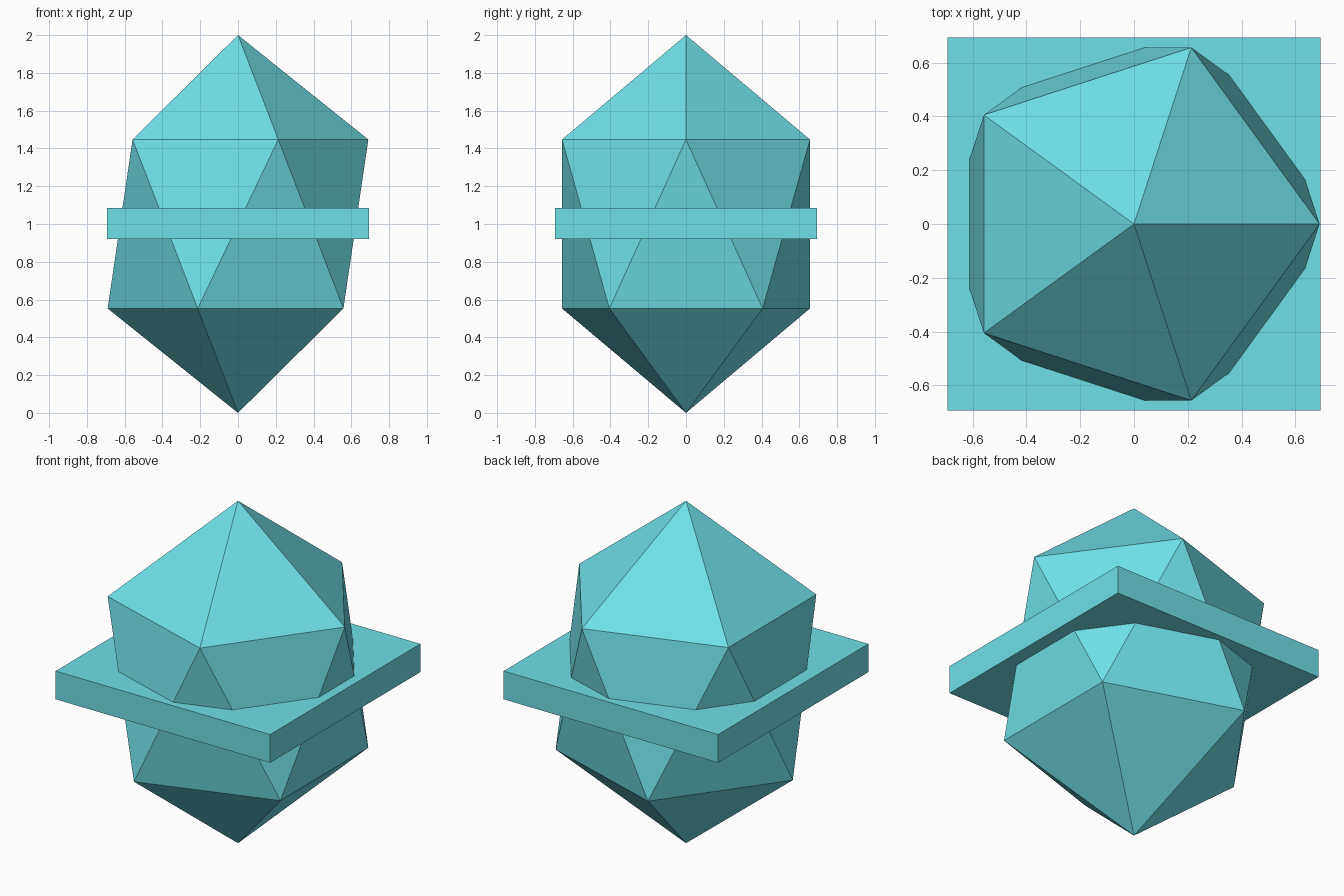
import bpy
from math import radians
from mathutils import Matrix

if "Cube" in bpy.data.objects:
    bpy.data.objects.remove(bpy.data.objects["Cube"])

mat = bpy.data.materials.new("cyan")
mat.diffuse_color = (0.16, 0.74, 0.81, 1)
mat.use_nodes = True
mat.node_tree.nodes["Principled BSDF"].inputs["Base Color"].default_value = mat.diffuse_color


def finish(name):
    obj = bpy.context.object
    obj.name = name
    obj.data.materials.append(mat)
    return obj


# Faceted crystal: a 20-sided solid, poles on z, narrowed sideways
bpy.ops.mesh.primitive_ico_sphere_add(subdivisions=1, radius=1, location=(0, 0, 1))
crystal = finish("crystal")
# turn it so that one corner of the upper ring points along +x
ring = [v.co for v in crystal.data.vertices if 0.2 < v.co.z < 0.7]
first = ring[0]
crystal.data.transform(Matrix.Rotation(-first.xy.to_3d().to_2d().angle_signed((1, 0)) * -1, 4, 'Z'))
if not any(abs(v.co.y) < 0.01 and v.co.x > 0.5 and v.co.z > 0.2 for v in crystal.data.vertices):
    crystal.data.transform(Matrix.Rotation(radians(36), 4, 'Z'))
width = 0.69 / 0.8944
crystal.data.transform(Matrix.Diagonal((width, width, 1, 1)))

# Thin square plate around the waist
bpy.ops.mesh.primitive_cube_add(size=1, location=(0, 0, 1.0025))
plate = finish("waist_plate")
plate.scale = (1.386, 1.386, 0.165)
